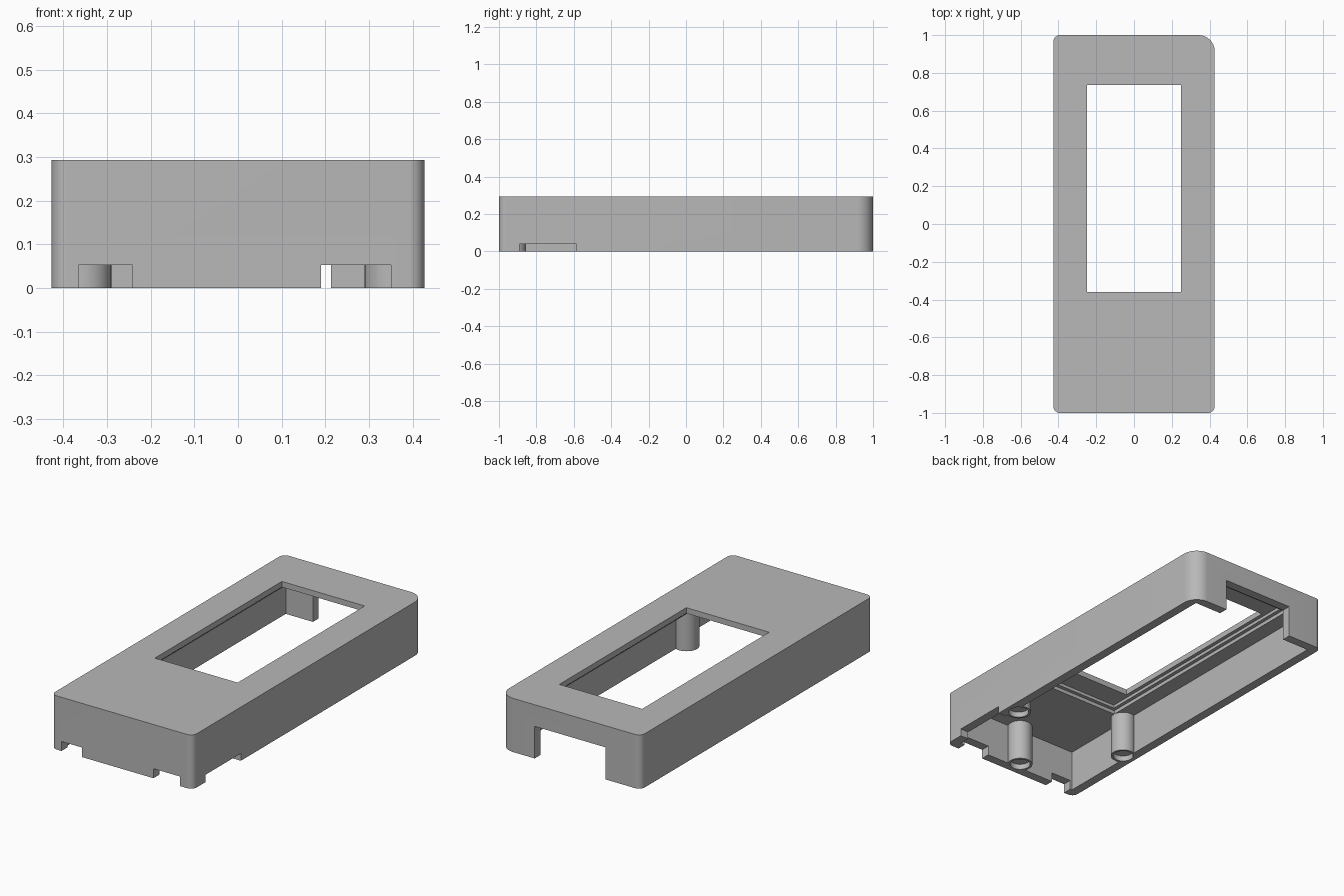
import bpy, bmesh, math

cube = bpy.data.objects.get("Cube")
if cube:
    bpy.data.objects.remove(cube, do_unlink=True)

HX, HY, H = 0.427, 1.0, 0.293   # half width, half length, height
WALL = 0.05
CEILING = 0.225

grey = bpy.data.materials.new("plain grey")
grey.use_nodes = True
grey.diffuse_color = (0.48, 0.48, 0.48, 1)
grey.node_tree.nodes["Principled BSDF"].inputs["Base Color"].default_value = grey.diffuse_color


def make_object(name, bm):
    bmesh.ops.recalc_face_normals(bm, faces=bm.faces)
    mesh = bpy.data.meshes.new(name)
    bm.to_mesh(mesh)
    bm.free()
    mesh.materials.append(grey)
    obj = bpy.data.objects.new(name, mesh)
    bpy.context.collection.objects.link(obj)
    return obj


def prism(name, outline, z0, z1):
    bm = bmesh.new()
    face = bm.faces.new([bm.verts.new((x, y, z0)) for x, y in outline])
    top = bmesh.ops.extrude_face_region(bm, geom=[face])["geom"]
    verts = [v for v in top if isinstance(v, bmesh.types.BMVert)]
    bmesh.ops.translate(bm, verts=verts, vec=(0, 0, z1 - z0))
    return make_object(name, bm)


def box(name, x0, x1, y0, y1, z0, z1):
    return prism(name, [(x0, y0), (x1, y0), (x1, y1), (x0, y1)], z0, z1)


def circle(cx, cy, r, n=40):
    return [(cx + r * math.cos(math.tau * i / n), cy + r * math.sin(math.tau * i / n))
            for i in range(n)]


def rounded_outline(corners, steps=12):
    # corners: sign x, sign y, radius, start quadrant
    points = []
    for sx, sy, r, quadrant in corners:
        for i in range(steps + 1):
            a = (quadrant + i / steps) * math.pi / 2
            points.append((sx * (HX - r) + r * math.cos(a),
                           sy * (HY - r) + r * math.sin(a)))
    return points


def combine(target, tool, operation):
    mod = target.modifiers.new("shape", 'BOOLEAN')
    mod.operation = operation
    mod.solver = 'EXACT'
    mod.object = tool
    bpy.context.view_layer.objects.active = target
    bpy.ops.object.modifier_apply(modifier=mod.name)
    bpy.data.objects.remove(tool, do_unlink=True)


# Outer shell with one larger rounded corner
case = prism("case_cover", rounded_outline([
    (1, 1, 0.085, 0), (-1, 1, 0.035, 1), (-1, -1, 0.035, 2), (1, -1, 0.035, 3)]), 0, H)

# Hollow interior, stepped screen recess and window
cutters = [
    ("cavity", -HX + WALL, HX - WALL, -HY + WALL, HY - WALL, -0.1, CEILING),
    ("outer_recess", -0.29, 0.29, -0.505, 0.88, 0.1, 0.245),
    ("inner_recess", -0.27, 0.27, -0.485, 0.86, 0.1, 0.262),
    ("window", -0.25, 0.25, -0.36, 0.735, 0.1, 0.4),
    # Openings in the rim: back, front pair and side
    ("back_opening", -0.213, 0.213, 0.9, 1.1, -0.1, 0.175),
    ("front_notch_a", -0.365, -0.242, -1.1, -0.94, -0.1, 0.052),
    ("front_notch_b", 0.19, 0.35, -1.1, -0.94, -0.1, 0.052),
    ("side_notch", 0.36, 0.5, -0.89, -0.585, -0.1, 0.04),
]
for cutter in cutters:
    combine(case, box(*cutter), 'DIFFERENCE')

# Mounting posts with shallow sockets underneath
posts = [(0.354, -0.51), (-0.354, -0.51), (0, -0.92)]
for x, y in posts:
    combine(case, prism("post", circle(x, y, 0.064), 0, CEILING + 0.01), 'UNION')
for x, y in posts:
    combine(case, prism("socket", circle(x, y, 0.052), -0.1, 0.03), 'DIFFERENCE')

# Smooth the curved sides only
bpy.ops.object.select_all(action='DESELECT')
case.select_set(True)
bpy.context.view_layer.objects.active = case
bpy.ops.object.shade_smooth_by_angle(angle=math.radians(30))
